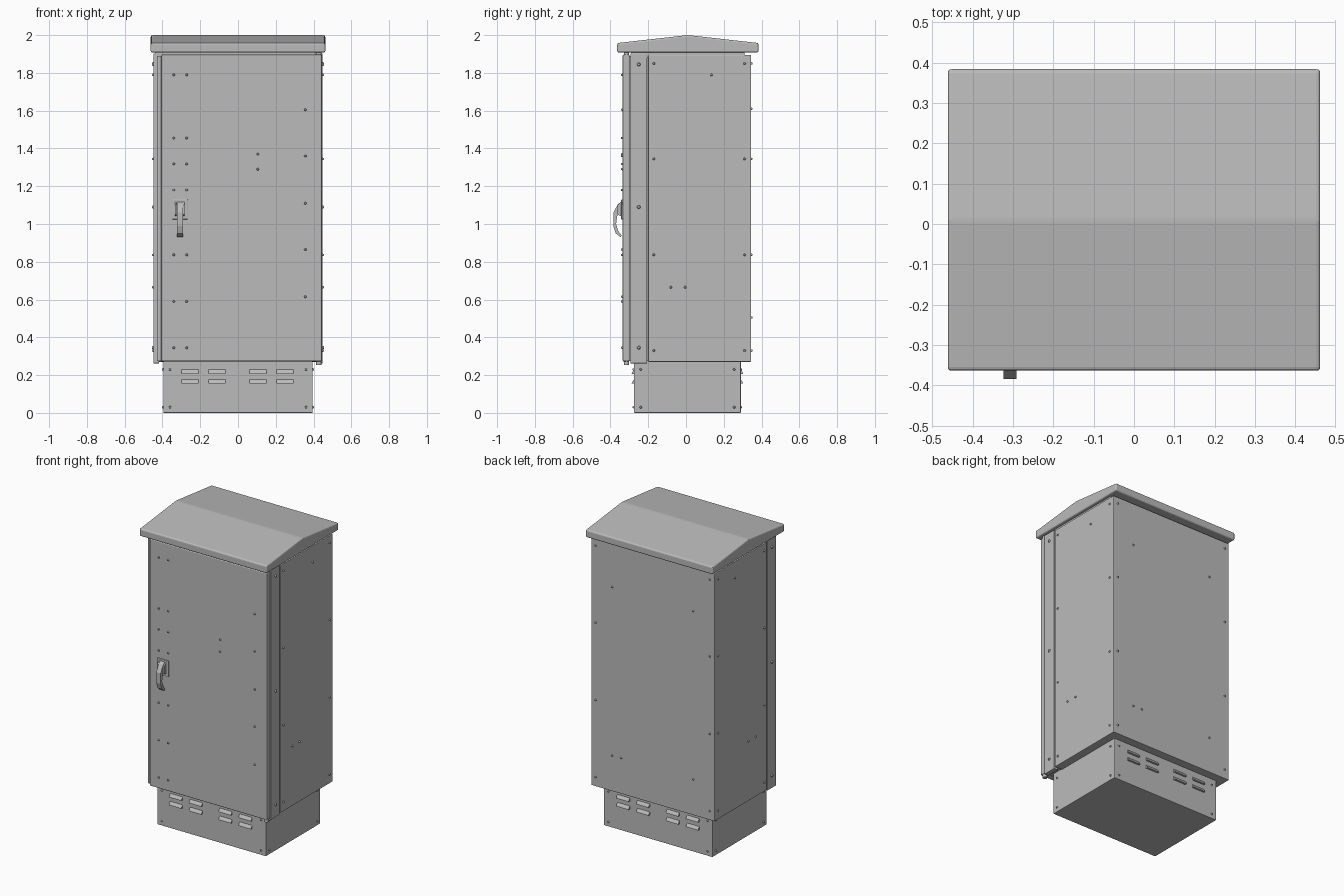
import bpy, bmesh, math
from mathutils import Vector

cube = bpy.data.objects.get("Cube")
if cube:
    bpy.data.objects.remove(cube, do_unlink=True)

# One painted steel colour for the whole cabinet
steel = bpy.data.materials.new("painted grey steel")
steel.use_nodes = True
GREY = (0.5, 0.5, 0.5, 1)
steel.diffuse_color = GREY
steel.node_tree.nodes["Principled BSDF"].inputs["Base Color"].default_value = GREY


def finish(name, bm, smooth=False):
    bmesh.ops.recalc_face_normals(bm, faces=bm.faces)
    mesh = bpy.data.meshes.new(name)
    bm.to_mesh(mesh)
    bm.free()
    mesh.materials.append(steel)
    obj = bpy.data.objects.new(name, mesh)
    bpy.context.collection.objects.link(obj)
    if smooth:
        bpy.ops.object.select_all(action='DESELECT')
        obj.select_set(True)
        bpy.context.view_layer.objects.active = obj
        bpy.ops.object.shade_smooth_by_angle(angle=math.radians(40))
    return obj


def add_prism(bm, pts, x0, x1):
    """Extrude a (y, z) profile from x0 to x1."""
    face = bm.faces.new([bm.verts.new((x0, y, z)) for y, z in pts])
    out = bmesh.ops.extrude_face_region(bm, geom=[face])["geom"]
    verts = [v for v in out if isinstance(v, bmesh.types.BMVert)]
    bmesh.ops.translate(bm, verts=verts, vec=(x1 - x0, 0, 0))


def prism(name, pts, x0, x1, bevel=0, segments=2):
    bm = bmesh.new()
    add_prism(bm, pts, x0, x1)
    if bevel:
        bmesh.ops.bevel(bm, geom=bm.edges[:], offset=bevel, segments=segments,
                        profile=0.5, affect='EDGES', clamp_overlap=True)
    return finish(name, bm)


def box(name, x, y, z, bevel=0):
    pts = [(y[0], z[0]), (y[1], z[0]), (y[1], z[1]), (y[0], z[1])]
    return prism(name, pts, x[0], x[1], bevel)


def bolts(name, places, normal, radius=0.007):
    """Low domed bolt heads standing on a surface."""
    bm = bmesh.new()
    n = Vector(normal)
    turn = n.to_track_quat('Z', 'Y').to_matrix().to_4x4()
    for p in places:
        m = turn.copy()
        m.translation = Vector(p) + n * 0.003
        bmesh.ops.create_cone(bm, cap_ends=True, segments=10, radius1=radius,
                              radius2=radius * 0.6, depth=0.008, matrix=m)
    finish(name, bm, True)


# Plinth, cabinet body, neck and roof
box("plinth", (-0.395, 0.395), (-0.275, 0.29), (0, 0.28), 0.003)
box("cabinet_body", (-0.448, 0.448), (-0.2, 0.345), (0.27, 1.895), 0.004)
box("inner_core", (-0.43, 0.43), (-0.305, -0.19), (0.275, 1.89))
box("roof_neck", (-0.44, 0.44), (-0.29, 0.31), (1.88, 1.92))
prism("roof", [(-0.364, 1.908), (0.384, 1.908), (0.384, 1.958), (0.01, 2.0),
               (-0.364, 1.958)], -0.462, 0.462, 0.009, 3)

# Door frame sides, with a narrow groove in front of the body
for side, s in (("left", 1), ("right", -1)):
    box("frame_" + side, sorted((s * 0.418, s * 0.448)), (-0.295, -0.206),
        (0.262, 1.903), 0.003)

# Door and hinge pin
box("door", (-0.407, 0.445), (-0.336, -0.298), (0.272, 1.897), 0.007)
bm = bmesh.new()
for z in (0.268, 1.898):
    ret = bmesh.ops.create_cone(bm, cap_ends=True, segments=16, radius1=0.014,
                                radius2=0.014, depth=0.03)
    bmesh.ops.translate(bm, verts=ret["verts"], vec=(0.428, -0.315, z))
finish("hinge_pins", bm, True)

# Handle: mounting plate, side cheeks and swinging lever
box("handle_plate", (-0.35, -0.265), (-0.343, -0.33), (1.025, 1.13), 0.003)
for x in (-0.334, -0.29):
    prism("handle_cheek", [(-0.34, 1.04), (-0.362, 1.05), (-0.362, 1.1),
                           (-0.34, 1.12)], x, x + 0.008)
prism("handle_lever", [(-0.34, 1.12), (-0.36, 1.105), (-0.385, 1.06),
                       (-0.385, 0.99), (-0.372, 0.95), (-0.345, 0.93),
                       (-0.342, 0.94), (-0.36, 0.965), (-0.37, 1.0),
                       (-0.365, 1.04), (-0.34, 1.07)], -0.324, -0.292)

# Ventilation louvres on the front and back of the plinth
for label, face, s in (("front", -0.275, -1), ("back", 0.29, 1)):
    bm = bmesh.new()
    for x in (-0.255, -0.11, 0.105, 0.25):
        for z in (0.155, 0.207):
            add_prism(bm, [(face - s * 0.002, z), (face + s * 0.013, z),
                           (face + s * 0.011, z + 0.007),
                           (face - s * 0.002, z + 0.024)], x - 0.045, x + 0.045)
    finish("louvres_" + label, bm)

# Bolts on the door
door_spots = [(x, z) for x in (-0.34, -0.272)
              for z in (1.79, 1.455, 1.318, 1.18, 0.837, 0.59, 0.345)]
door_spots += [(0.357, z) for z in (1.605, 1.36, 1.11, 0.865, 0.615)]
door_spots += [(0.105, 1.37), (0.105, 1.29)]
bolts("door_bolts", [(x, -0.336, z) for x, z in door_spots], (0, -1, 0))

# Bolts on the sides, the same left and right
rows = (1.85, 1.345, 0.837, 0.33)
side_spots = [(y, z) for y in (-0.17, 0.31) for z in rows]
side_spots += [(0.135, 1.79), (-0.08, 0.665), (-0.005, 0.665)]
for side, s in (("left", 1), ("right", -1)):
    bolts("side_bolts_" + side, [(s * 0.448, y, z) for y, z in side_spots], (s, 0, 0))
    bolts("frame_bolts_" + side, [(s * 0.448, -0.25, z) for z in (1.845, 1.09, 0.345)],
          (s, 0, 0), 0.01)
    bolts("plinth_side_bolts_" + side,
          [(s * 0.395, y, z) for y in (-0.24, 0.255) for z in (0.23, 0.03)], (s, 0, 0))

# Bolts on the back
back_spots = [(x, z) for x in (-0.415, 0.415) for z in rows]
back_spots += [(x, z) for x in (-0.295, 0.295) for z in (1.61, 0.505)] + [(0.23, 0.505)]
bolts("back_bolts", [(x, 0.345, z) for x, z in back_spots], (0, 1, 0))

# Bolts on the plinth front and back
for label, y, s in (("front", -0.275, -1), ("back", 0.29, 1)):
    bolts("plinth_bolts_" + label,
          [(x, y, z) for x in (-0.36, 0.36) for z in (0.23, 0.03)], (0, s, 0))
